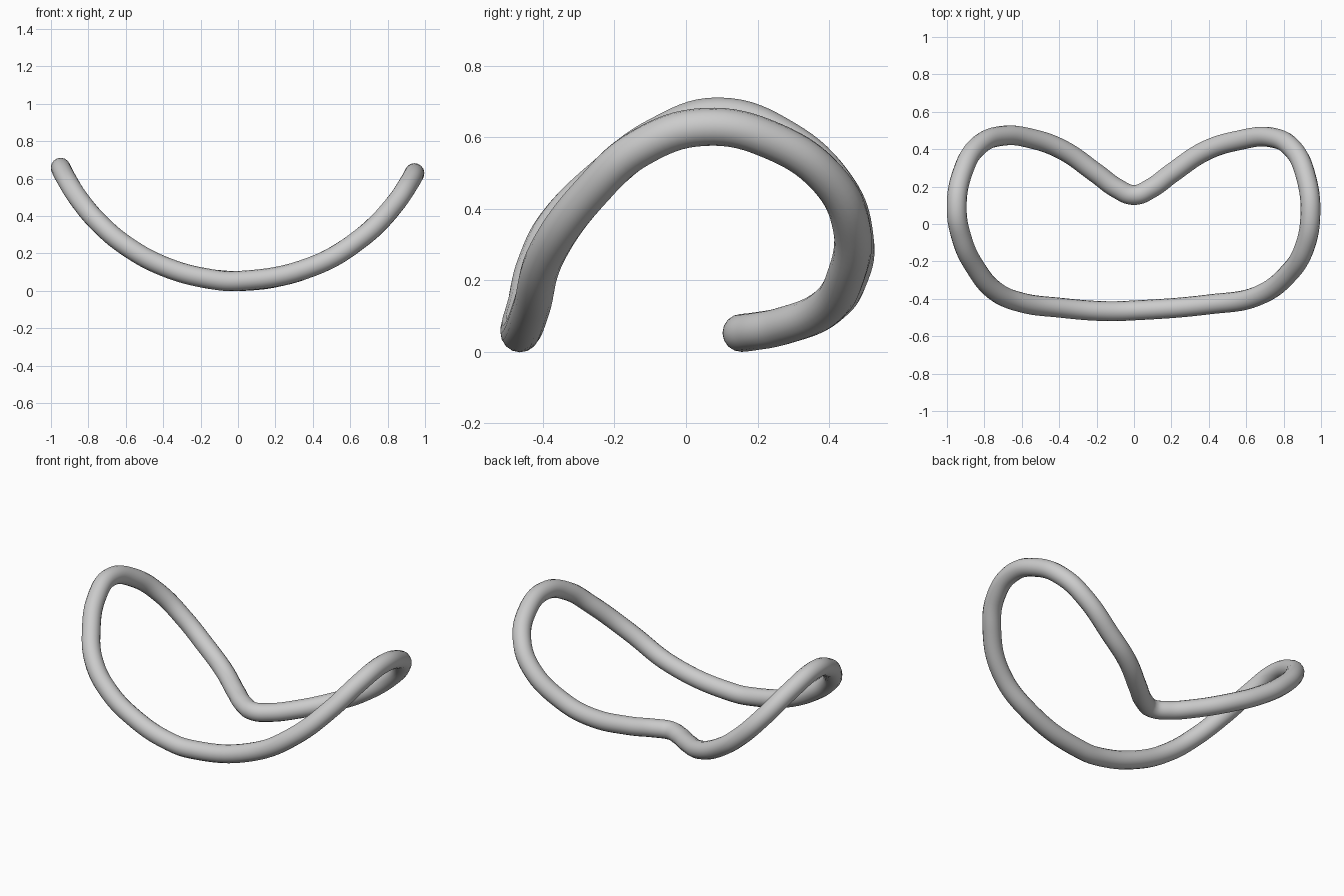
import bpy
import math

if "Cube" in bpy.data.objects:
    bpy.data.objects.remove(bpy.data.objects["Cube"])

TUBE = 0.053

# Outline of the bent loop seen from above
outline = [
    (0, 0.155), (0.09, 0.19), (0.2, 0.27), (0.38, 0.39), (0.55, 0.445),
    (0.74, 0.462), (0.85, 0.40), (0.92, 0.25), (0.943, 0.05), (0.91, -0.13),
    (0.83, -0.26), (0.66, -0.385), (0.4, -0.43), (0, -0.462), (-0.15, -0.466),
    (-0.4, -0.447), (-0.6, -0.42), (-0.74, -0.36), (-0.85, -0.23),
    (-0.92, -0.08), (-0.948, 0.09), (-0.915, 0.28), (-0.83, 0.42),
    (-0.7, 0.472), (-0.55, 0.457), (-0.38, 0.395), (-0.2, 0.27), (-0.09, 0.19),
]


def height(x):
    # The loop lies on an upward-curving cylinder
    r = 1.06 if x > 0 else 1.045
    return TUBE + r - math.sqrt(r * r - x * x)


# Smooth closed path with a round section
curve = bpy.data.curves.new("bent_ring", "CURVE")
curve.dimensions = "3D"
curve.bevel_depth = TUBE
curve.bevel_resolution = 6
curve.resolution_u = 8
spline = curve.splines.new("BEZIER")
spline.bezier_points.add(len(outline) - 1)
for point, (x, y) in zip(spline.bezier_points, outline):
    point.co = (x, y, height(x))
    point.handle_left_type = point.handle_right_type = "AUTO"
spline.use_cyclic_u = True
spline.use_smooth = True

ring = bpy.data.objects.new("bent_ring", curve)
bpy.context.collection.objects.link(ring)

# Turn the swept tube into a smooth mesh
bpy.context.view_layer.objects.active = ring
ring.select_set(True)
bpy.ops.object.convert(target="MESH")
bpy.ops.object.shade_smooth()
